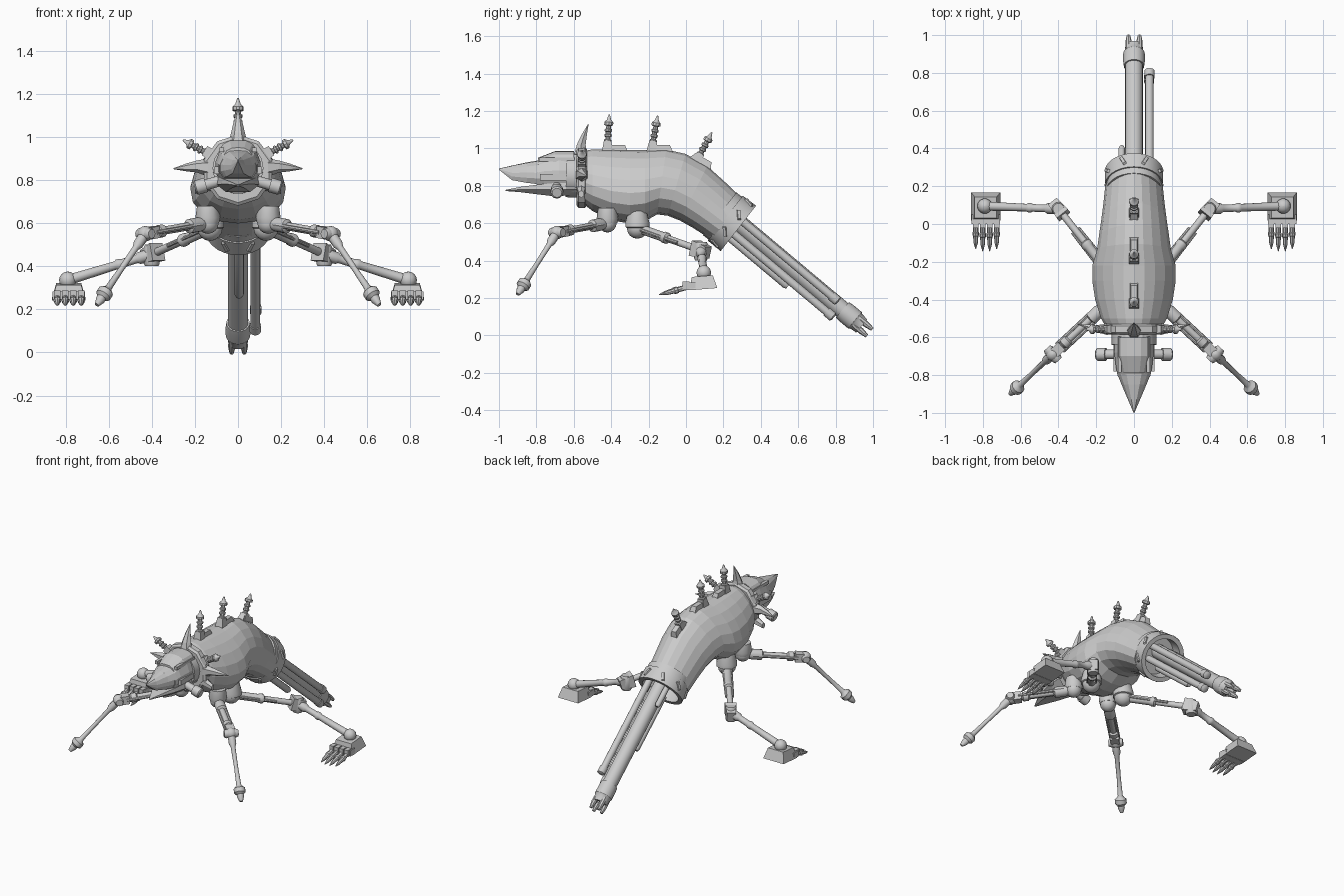
import bpy, bmesh, math
from mathutils import Vector, Matrix

if "Cube" in bpy.data.objects:
    bpy.data.objects.remove(bpy.data.objects["Cube"])

V = Vector


def finish(bm, name, smooth):
    bmesh.ops.recalc_face_normals(bm, faces=bm.faces)
    me = bpy.data.meshes.new(name)
    bm.to_mesh(me)
    bm.free()
    ob = bpy.data.objects.new(name, me)
    bpy.context.collection.objects.link(ob)
    if smooth:
        for p in me.polygons:
            p.use_smooth = True
        me.set_sharp_from_angle(angle=math.radians(35))
    return ob


def skin(name, rings, smooth=False):
    """Bridge rings of points and cap both ends."""
    bm = bmesh.new()
    rs = [[bm.verts.new(p) for p in r] for r in rings]
    n = len(rs[0])
    for a, b in zip(rs, rs[1:]):
        for i in range(n):
            bm.faces.new((a[i], a[(i + 1) % n], b[(i + 1) % n], b[i]))
    bm.faces.new(rs[0])
    bm.faces.new(rs[-1])
    return finish(bm, name, smooth)


def lathe(name, p, q, prof, n=12, smooth=True, twist=0.0):
    """Turn (fraction along p-q, radius) pairs around the line p-q."""
    p, q = V(p), V(q)
    d = q - p
    m = d.to_track_quat('Z', 'Y').to_matrix()
    ang = [2 * math.pi * (i + twist) / n for i in range(n)]
    return skin(name, [[p + d * t + m @ V((math.cos(a), math.sin(a), 0)) * r for a in ang]
                       for t, r in prof], smooth)


def box(name, c, size, z=(0, 0, 1), taper=1.0, spin=0.0):
    """Box with its local z along z; the top can be tapered."""
    m = V(z).to_track_quat('Z', 'Y').to_matrix() @ Matrix.Rotation(spin, 3, 'Z')
    sx, sy, sz = (s / 2 for s in size)
    return skin(name, [[V(c) + m @ V((x * sx * k, y * sy * k, h * sz))
                        for x, y in ((-1, -1), (1, -1), (1, 1), (-1, 1))]
                       for h, k in ((-1, 1), (1, taper))])


def ball(name, c, r):
    c = V(c)
    prof = [(0.5 - 0.5 * math.cos(math.pi * i / 8), max(.001, r * math.sin(math.pi * i / 8))) for i in range(9)]
    return lathe(name, c - V((0, 0, r)), c + V((0, 0, r)), prof, 14)


def tube(name, p, q, r, n=14):
    return lathe(name, p, q, [(0, r), (1, r)], n)


# body: egg-shaped sections along a bent spine (y, z, tilt, half width, half height)
spine = [(-.57, .85, 0, .13, .13), (-.5, .83, 0, .17, .165), (-.4, .805, 0, .2, .19),
         (-.3, .795, 0, .215, .197), (-.22, .80, 0, .215, .19), (-.13, .82, 8, .19, .175),
         (-.05, .805, 16, .18, .172), (.04, .76, 27, .168, .163), (.12, .7, 34, .158, .15),
         (.22, .62, 38, .148, .137)]
rings = []
for y, z, tilt, rx, rz in spine:
    t = math.radians(tilt)
    ring = []
    for i in range(18):
        a = 2 * math.pi * (i + .5) / 18
        h = rz * math.sin(a)
        ring.append((rx * math.cos(a) * (1 - .25 * math.sin(a)), y + h * math.sin(t), z + h * math.cos(t)))
    rings.append(ring)
skin("body_shell", rings)

# tail collar, recessed at the back
lathe("tail_collar", (0, .18, .65), (0, .28, .572),
      [(0, .13), (0, .145), (.3, .145), (.3, .152), (1, .154), (1, .125), (.3, .12)], 28)
ax = V((0, .766, -.643))
up = V((0, .643, .766))
for k in range(8):
    a = math.radians(22.5 + 45 * k)
    r = V((math.cos(a), 0, 0)) + up * math.sin(a)
    box("collar_plate", V((0, .245, .6)) + r * .154, (.02, .06, .014), r, .8)

# tail barrels
a, b = V((0, .2, .67)), V((0, .94, .05))
d = (b - a).normalized()
lathe("main_barrel", a, b, [(0, .047), (.86, .047), (.86, .054), (.89, .057), (.95, .057), (.96, .05), (1, .046),
                            (1, .025), (.9, .025)], 20)
for sx in (-1, 1):
    for sz in (-1, 1):
        o = V((sx * .028, 0, 0)) + up * sz * .022
        lathe("muzzle_prong", b + o - d * .05, b + o * 1.05 + d * .055,
              [(0, .016), (.6, .017), (1, .010)], 8)
for h, end in ((.012, (.082, .815, .18)), (-.06, (.08, .79, .095))):
    e = V(end)
    lathe("side_barrel", e - d * .72, e, [(0, .022), (.93, .022), (.93, .027), (.99, .027), (1, .016)], 14)
e = V((.005, .545, .262))
lathe("lower_barrel", e - d * .4, e, [(0, .022), (.96, .022), (1, .016)], 14)
e = V((-.065, .41, .53))
lathe("short_barrel", e - d * .17, e, [(0, .018), (.9, .018), (1, .012)], 12)


# head lofts: (y, half width, bottom z, top z)
def head_loft(name, secs, shape):
    skin(name, [[(x * w, y, lo + h * (hi - lo)) for x, h in shape] for y, w, lo, hi in secs])


dome = [(-.8, 0), (.8, 0), (1, .25), (1, .5), (.8, .8), (.45, .97), (0, 1), (-.45, .97), (-.8, .8), (-1, .5), (-1, .25)]
jaw = [(-.55, 0), (.55, 0), (1, .5), (.95, 1), (-.95, 1), (-1, .5)]
head_loft("skull", [(-.55, .1, .78, .97), (-.68, .105, .79, .975), (-.76, .095, .8, .955), (-.81, .085, .81, .925)], dome)
head_loft("skull_cap", [(-.6, .085, .9, .985), (-.7, .085, .9, .985), (-.79, .065, .88, .95)], dome)
head_loft("upper_beak", [(-.79, .09, .81, .935), (-.85, .066, .815, .925), (-.93, .032, .83, .908),
                         (-1.0, .002, .886, .892)], dome)
head_loft("lower_jaw", [(-.55, .1, .755, .815), (-.7, .1, .743, .815), (-.8, .075, .755, .805),
                        (-.88, .045, .765, .795), (-.965, .004, .772, .778)], jaw)
tube("neck", (0, -.64, .855), (0, -.5, .85), .118, 18)

# neck ring with spikes
lathe("neck_ring", (0, -.585, .845), (0, -.53, .845),
      [(0, .1), (0, .15), (.2, .165), (.8, .165), (1, .15)], 10, False, .5)


def spike(name, pts, radii, flat):
    rs = []
    for (x, y, z), r in zip(pts, radii):
        o = V((x, y, z))
        rs.append([o + V(flat) * r * math.cos(k * math.pi / 3) + V((0, 1, 0)) * r * .85 * math.sin(k * math.pi / 3)
                   for k in range(6)])
    skin(name, rs)


spike("top_spike", [(0, -.565, .97), (0, -.56, 1.02), (0, -.545, 1.07), (0, -.522, 1.13)], (.044, .032, .02, .002), (1, 0, 0))


def post(name, p, q, r, n=10):
    # ribbed antenna post with a pointed cap
    prof = [(0, r * 1.2), (.12, r * 1.2), (.12, r * .8)]
    for t in (.26, .4, .54):
        prof += [(t, r * .8), (t + .02, r * 1.15), (t + .07, r * 1.15), (t + .09, r * .8)]
    prof += [(.7, r * .7), (.72, r * 1.4), (.8, r * 1.4), (.86, r * .7), (1, r * .2)]
    lathe(name, p, q, prof, n)


for y0, z0, y1, z1, plate in ((-.422, .98, -.41, 1.18, (-.375, 1.0)), (-.185, .98, -.152, 1.175, (-.135, 1.0)),
                              (.05, .92, .138, 1.085, (.085, .935))):
    n = V((0, y1 - y0, z1 - z0))
    post("back_post", (0, y0, z0), (0, y1, z1), .018)
    slope = (0, .02, 1) if y1 < .1 else (0, .5, .87)
    box("post_base", (0, plate[0], plate[1]), (.045, .13, .035), slope, .75)
    box("post_socket", V((0, y0, z0)) + n * .15, (.055, .055, .06), n, .75)

# mirrored head fittings and legs
for s in (-1, 1):
    def P(x, y, z):
        return V((s * x, y, z))
    box("cheek_plate", P(.098, -.68, .845), (.022, .2, .035))
    box("brow_ridge", P(.075, -.69, .94), (.02, .19, .022))
    lathe("cheek_cylinder", P(.07, -.69, .80), P(.2, -.69, .762), [(0, .025), (.6, .025), (.6, .034), (.95, .034), (1, .026)], 12)
    spike("side_spike", [P(.14, -.557, .858), P(.19, -.555, .862), P(.24, -.545, .858), P(.3, -.53, .852)],
          (.042, .028, .018, .002), (0, 0, 1))
    spike("lower_spike", [P(.1, -.56, .79), P(.15, -.56, .775), P(.2, -.56, .755)], (.035, .03, .02), (0, 0, 1))
    post("ring_post", P(.11, -.557, .905), P(.255, -.557, .985), .018)
    box("ring_block", P(.13, -.557, .92), (.05, .06, .06), P(.8, 0, .5), .8)

    # front leg
    hip, knee, foot = P(.14, -.42, .6), P(.43, -.69, .55), P(.655, -.9, .22)
    ball("front_hip", hip, .05)
    lathe("front_hip_cap", hip + V((0, 0, .08)), hip, [(0, .05), (.7, .058), (1, .052)], 12)
    u = (knee - hip).normalized()
    lathe("front_upper_leg", hip, knee, [(0, .022), (.15, .034), (.3, .034), (.32, .019), (.7, .019), (.72, .03),
                                         (.8, .03), (.82, .02), (1, .022)], 12)
    side = u.cross(V((0, 0, 1))).normalized()
    for k in (-1, 1):
        tube("front_piston", hip + u * .06 + side * .025 * k, knee - u * .05 + side * .025 * k, .01, 8)
    ball("front_knee", knee, .036)
    lathe("front_knee_pin", knee - side * .045, knee + side * .045, [(0, .022), (.15, .028), (.85, .028), (1, .022)], 12)
    box("front_knee_block", knee - u * .04, (.055, .055, .055), u)
    lathe("front_lower_leg", knee, foot, [(0, .024), (.15, .024), (.2, .015), (.5, .013), (.76, .016), (.78, .022),
                                          (.81, .037), (.87, .037), (.9, .022), (.93, .022), (1, .011)], 12)

    # rear leg
    hip, knee, ankle = P(.13, -.26, .575), P(.4, .08, .455), P(.79, .095, .335)
    ball("rear_hip", hip, .058)
    lathe("rear_hip_cap", hip + V((0, 0, .09)), hip, [(0, .05), (.7, .066), (.95, .066), (1, .058)], 14)
    u = (knee - hip).normalized()
    side = u.cross(V((0, 0, 1))).normalized()
    lathe("rear_upper_leg", hip, knee, [(0, .026), (.4, .026), (.42, .031), (.47, .031), (.49, .019), (1, .019)], 12)
    for k in (-1, 1):
        tube("rear_piston", hip + side * .025 * k, hip + u * .3 + side * .02 * k, .009, 8)
    box("rear_knee", knee, (.075, .085, .09), u, .75)
    lathe("rear_knee_pin", knee - V((0, 0, .055)), knee + V((0, 0, .045)), [(0, .03), (.1, .036), (.9, .036), (1, .03)], 12)
    lathe("rear_lower_leg", knee, ankle, [(0, .028), (.15, .028), (.18, .02), (.35, .02), (.37, .025), (.41, .025),
                                          (.43, .02), (1, .024)], 12)
    ball("ankle", ankle, .04)

    # hand
    box("palm", P(.785, .09, .282), (.155, .15, .07), (0, -.08, 1), .75)
    box("palm_front", P(.785, .025, .262), (.15, .05, .04))
    for i in range(4):
        x = .727 + .037 * i
        tip = -.15 + .012 * abs(i - 1.5)
        box("knuckle", P(x, .0, .265), (.03, .04, .045))
        lathe("finger", P(x, .02, .262), P(x, tip, .218),
              [(0, .014), (.4, .014), (.42, .018), (.52, .018), (.55, .014), (.8, .011), (1, .002)], 8, False)
